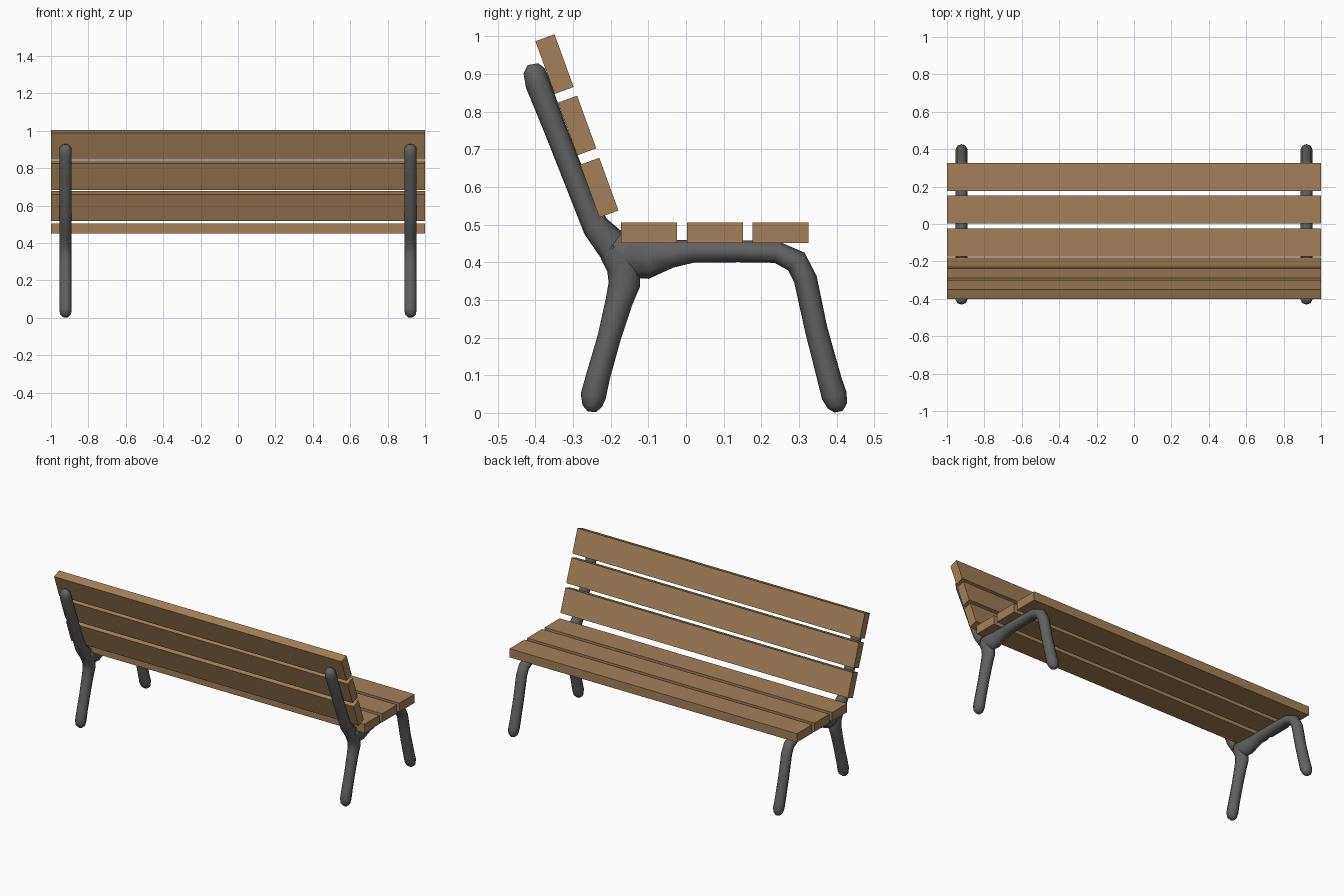
import bpy, bmesh, math
from mathutils import Vector

if "Cube" in bpy.data.objects:
    bpy.data.objects.remove(bpy.data.objects["Cube"])


def material(name, rgb):
    m = bpy.data.materials.new(name)
    m.diffuse_color = (*rgb, 1)
    m.use_nodes = True
    m.node_tree.nodes["Principled BSDF"].inputs["Base Color"].default_value = m.diffuse_color
    return m


WOOD = material("brown wood", (0.36, 0.215, 0.10))
METAL = material("dark grey metal", (0.12, 0.12, 0.12))


def add_object(name, bm, mat):
    bmesh.ops.recalc_face_normals(bm, faces=bm.faces)
    me = bpy.data.meshes.new(name)
    bm.to_mesh(me)
    bm.free()
    me.materials.append(mat)
    ob = bpy.data.objects.new(name, me)
    bpy.context.collection.objects.link(ob)
    return ob


def slat(name, y, z, thick_y, thick_z, tilt=0):
    bm = bmesh.new()
    bmesh.ops.create_cube(bm, size=1)
    bmesh.ops.scale(bm, vec=(2, thick_y, thick_z), verts=bm.verts)
    ob = add_object(name, bm, WOOD)
    ob.location = (0, y, z)
    ob.rotation_euler.x = math.radians(tilt)


def tube(name, path, x=0.922, rx=0.033, sides=8):
    """Sweep an oval along (y, z, half width) points, mirrored to both ends."""
    bm = bmesh.new()
    pts = [Vector((x, y, z)) for y, z, _ in path]
    rings = []
    for i, p in enumerate(pts):
        t = (pts[min(i + 1, len(pts) - 1)] - pts[max(i - 1, 0)]).normalized()
        n = Vector((0, -t.z, t.y))
        h = path[i][2]
        w = min(rx, h * 1.12)
        ring = []
        for k in range(sides):
            a = 2 * math.pi * k / sides
            ring.append(bm.verts.new(p + n * h * math.cos(a) + Vector((w * math.sin(a), 0, 0))))
        rings.append(ring)
    for a, b in zip(rings, rings[1:]):
        for k in range(sides):
            j = (k + 1) % sides
            bm.faces.new((a[k], a[j], b[j], b[k]))
    bm.faces.new(rings[0])
    bm.faces.new(rings[-1])
    for f in bm.faces:
        f.smooth = True
    ob = add_object(name, bm, METAL)
    ob.modifiers.new("mirror", 'MIRROR').use_axis[0] = True


# Seat slats
for i, y in enumerate((-0.098, 0.077, 0.251)):
    slat(f"seat_slat_{i + 1}", y, 0.478, 0.149, 0.055)

# Backrest slats
for i, (y, z) in enumerate(((-0.230, 0.598), (-0.289, 0.763), (-0.349, 0.926))):
    slat(f"back_slat_{i + 1}", y, z, 0.054, 0.149, 20)

# Back support running down into the back leg
tube("back_support_and_leg", [
    (-0.406, 0.926, 0.014), (-0.403, 0.908, 0.029), (-0.394, 0.875, 0.033),
    (-0.344, 0.745, 0.030), (-0.271, 0.560, 0.030), (-0.240, 0.495, 0.036),
    (-0.190, 0.440, 0.046), (-0.165, 0.385, 0.045), (-0.164, 0.340, 0.042),
    (-0.178, 0.295, 0.036), (-0.204, 0.200, 0.031), (-0.234, 0.095, 0.032),
    (-0.246, 0.045, 0.034), (-0.249, 0.018, 0.026), (-0.250, 0.003, 0.011)])

# Seat rail bending down into the front leg
tube("seat_rail_and_leg", [
    (-0.195, 0.445, 0.050), (-0.160, 0.420, 0.062), (-0.100, 0.411, 0.055),
    (-0.040, 0.422, 0.037), (0.020, 0.429, 0.030), (0.140, 0.429, 0.029),
    (0.240, 0.427, 0.029), (0.293, 0.402, 0.032), (0.317, 0.355, 0.031),
    (0.346, 0.220, 0.030), (0.382, 0.085, 0.032), (0.394, 0.045, 0.034),
    (0.402, 0.018, 0.026), (0.405, 0.003, 0.011)])
